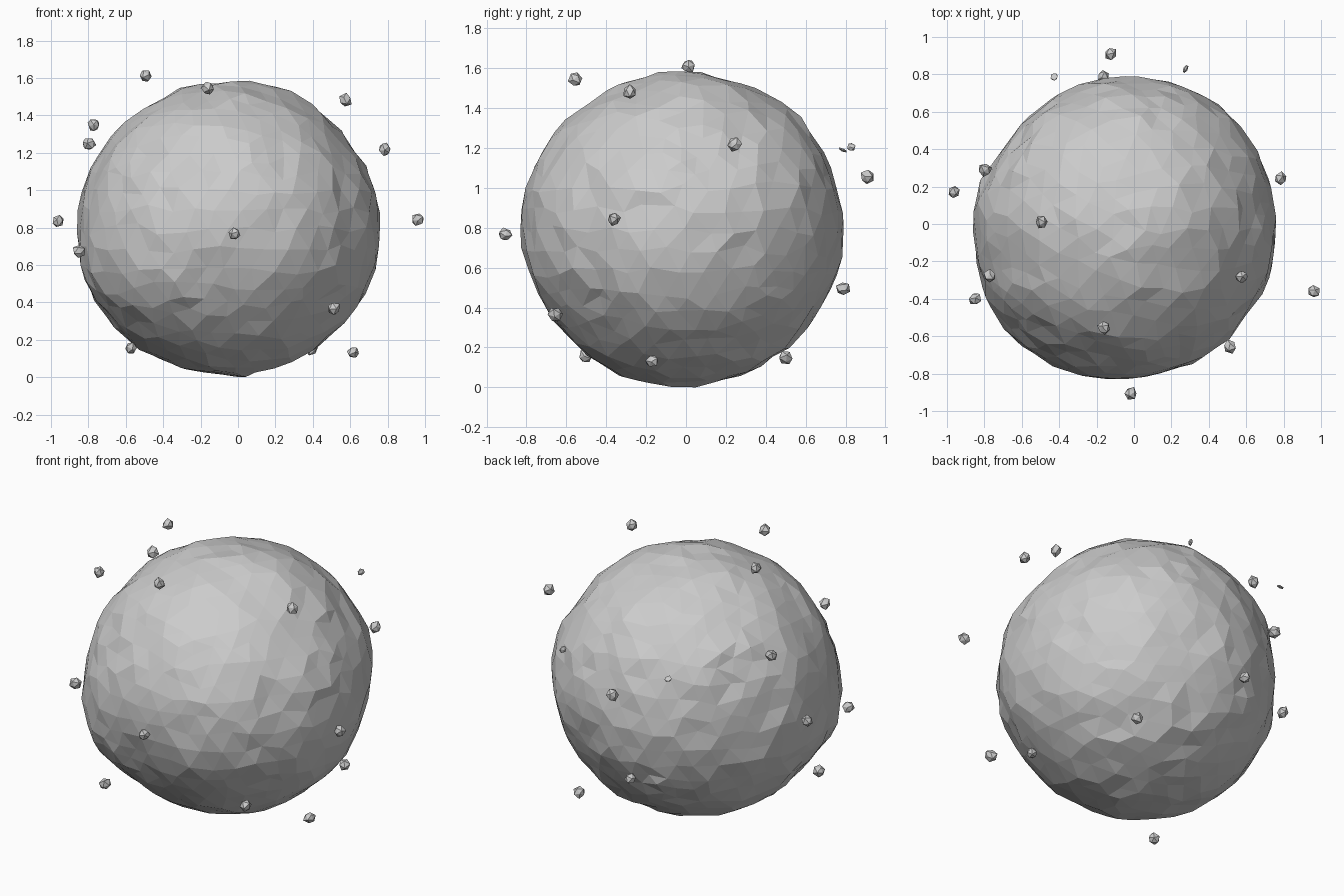
import bpy, bmesh, random
from mathutils import Vector, Euler, noise

if "Cube" in bpy.data.objects:
    bpy.data.objects.remove(bpy.data.objects["Cube"])

random.seed(4)


def add_object(name, bm):
    mesh = bpy.data.meshes.new(name)
    bm.to_mesh(mesh)
    bm.free()
    obj = bpy.data.objects.new(name, mesh)
    bpy.context.collection.objects.link(obj)
    return obj


# Boulder: a noisy faceted sphere with a few broad bulges
BULGES = [((-0.58, -0.62, -0.30), 0.05), ((0.50, 0.66, 0.25), 0.03),
          ((0.40, 0.10, 0.90), 0.02), ((-0.75, 0.60, 0.0), -0.03),
          ((0.0, -0.7, -0.45), -0.015), ((0.1, 0.65, 0.65), 0.02)]
LOW, HIGH = Vector((-0.86, -0.83, 0.0)), Vector((0.76, 0.79, 1.585))

bm = bmesh.new()
bmesh.ops.create_icosphere(bm, subdivisions=4, radius=1)
for v in bm.verts:
    d = v.co.normalized()
    r = 0.80
    for direction, height in BULGES:
        r += height * max(0, d.dot(Vector(direction).normalized())) ** 12
    r += 0.012 * noise.noise(d * 2.5) + 0.020 * noise.noise(d * 6 + Vector((3, 1, 7)))
    r += random.uniform(-0.006, 0.006)
    slide = noise.noise_vector(d * 5) * 0.04
    slide += Vector([random.uniform(-0.025, 0.025) for _ in range(3)])
    v.co = (d + slide).normalized() * r
for axis in range(3):
    values = [v.co[axis] for v in bm.verts]
    lo, hi = min(values), max(values)
    for v in bm.verts:
        t = (v.co[axis] - lo) / (hi - lo)
        v.co[axis] = LOW[axis] + t * (HIGH[axis] - LOW[axis])
add_object("boulder", bm)


# Floating stone chips around the boulder
def chip(name, location, radius=0.037, squash=1.0):
    bm = bmesh.new()
    bmesh.ops.create_icosphere(bm, subdivisions=1, radius=radius)
    turn = Euler([random.uniform(0, 6.28) for _ in range(3)])
    for v in bm.verts:
        v.co *= random.uniform(0.8, 1.12)
        v.co.z *= squash
        v.co.rotate(turn)
        v.co += Vector(location)
    return add_object(name, bm)


CHIPS = [(-0.495, 0.01, 1.61), (-0.16, -0.555, 1.543), (0.575, -0.28, 1.48),
         (-0.77, -0.28, 1.35), (-0.797, 0.29, 1.25), (0.787, 0.243, 1.217),
         (-0.963, 0.17, 0.834), (0.96, -0.362, 0.843), (-0.017, -0.906, 0.765),
         (-0.85, -0.40, 0.672), (0.513, -0.655, 0.367), (-0.573, -0.505, 0.155),
         (0.617, -0.17, 0.133), (0.39, 0.50, 0.15), (-0.125, 0.91, 1.055),
         (-0.165, 0.787, 0.495)]
for i, place in enumerate(CHIPS):
    chip(f"chip_{i + 1}", place)

# Two thin flakes at the back
chip("flake_left", (-0.425, 0.787, 1.19), 0.024, 0.35)
chip("flake_right", (0.275, 0.828, 1.205), 0.024, 0.5)
